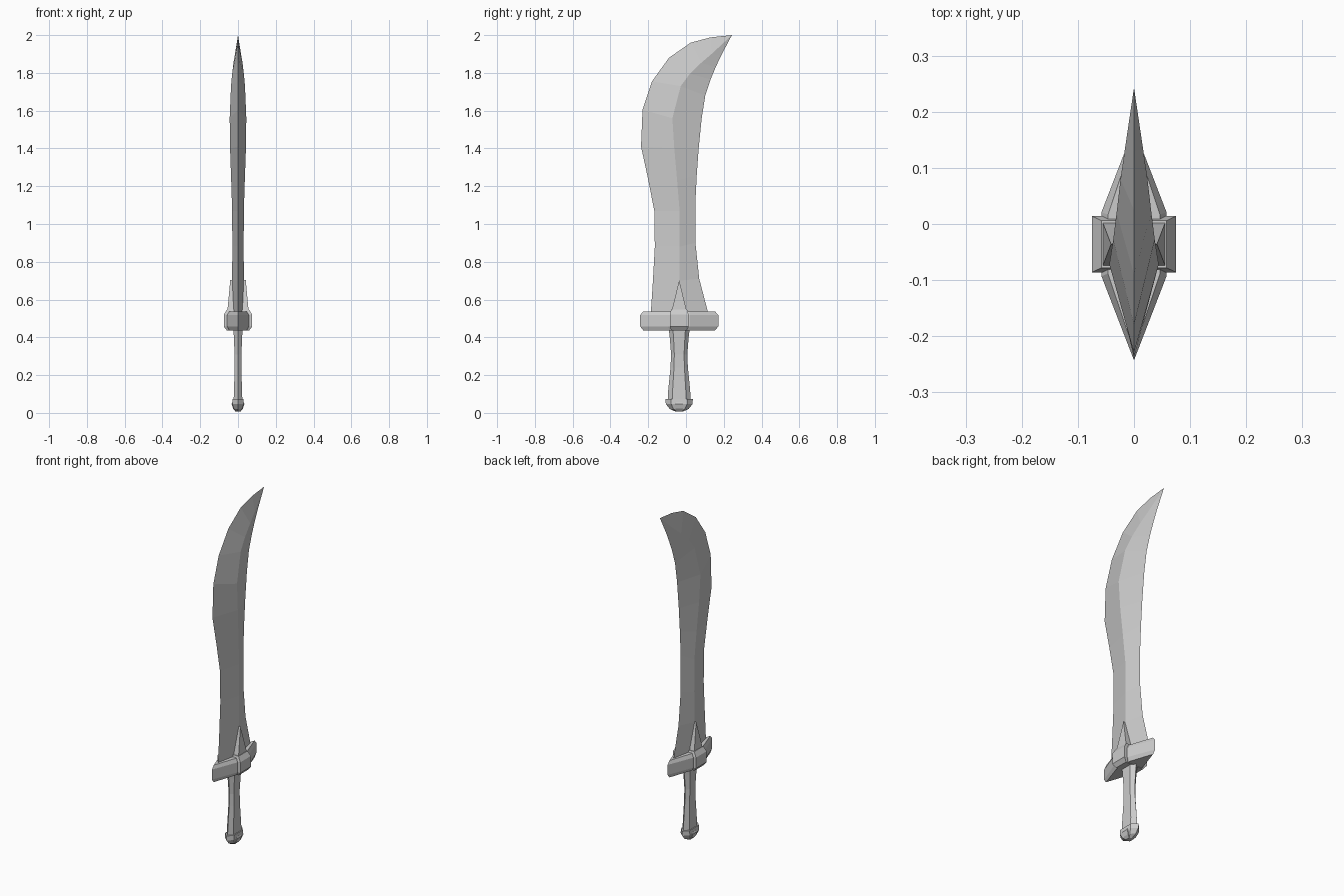
import bpy, bmesh

CY = -0.036  # hilt axis in y


def loft(name, rings):
    """Skin a stack of equal-length vertex rings and cap both ends."""
    bm = bmesh.new()
    rows = [[bm.verts.new(p) for p in ring] for ring in rings]
    n = len(rows[0])
    for a, b in zip(rows, rows[1:]):
        for i in range(n):
            j = (i + 1) % n
            bm.faces.new((a[i], a[j], b[j], b[i]))
    bm.faces.new(rows[0][::-1])
    bm.faces.new(rows[-1])
    bmesh.ops.remove_doubles(bm, verts=bm.verts, dist=1e-5)
    bmesh.ops.recalc_face_normals(bm, faces=bm.faces)
    mesh = bpy.data.meshes.new(name)
    bm.to_mesh(mesh)
    bm.free()
    obj = bpy.data.objects.new(name, mesh)
    bpy.context.collection.objects.link(obj)
    return obj


def hexagon(hx, hy, z, flat=0.6):
    pts = [(0, -hy), (hx, -hy * flat), (hx, hy * flat),
           (0, hy), (-hx, hy * flat), (-hx, -hy * flat)]
    return [(x, y + CY, z) for x, y in pts]


def rectangle(hx, hy, z):
    return [(x * hx, y * hy + CY, z) for x, y in ((-1, -1), (1, -1), (1, 1), (-1, 1))]


# Blade: cutting edge (y, z), ridge (y, z), spine (y, z), half thickness
stations = [
    ((-.188, .50), (-.035, .50), (.125, .50), .032),
    ((-.175, .70), (-.034, .70), (.07, .71), .031),
    ((-.165, .88), (-.034, .88), (.05, .90), .030),
    ((-.168, 1.07), (-.034, 1.07), (.05, 1.12), .031),
    ((-.200, 1.235), (-.047, 1.23), (.057, 1.26), .036),
    ((-.238, 1.41), (-.062, 1.40), (.067, 1.40), .042),
    ((-.230, 1.605), (-.072, 1.56), (.083, 1.56), .044),
    ((-.180, 1.755), (-.028, 1.73), (.102, 1.68), .037),
    ((-.090, 1.88), (.02, 1.795), (.13, 1.765), .031),
    ((.025, 1.96), (.08, 1.853), (.157, 1.83), .024),
    ((.130, 1.988), (.135, 1.90), (.185, 1.89), .016),
    ((.243, 2.0), (.243, 2.0), (.243, 2.0), 0),
]
loft("blade", [[(0, *e), (t, *r), (0, *s), (-t, *r)] for e, r, s, t in stations])

# Pointed guard with chamfered rims
plan = [(0, -.207), (.058, -.057), (.058, .057), (0, .207), (-.058, .057), (-.058, -.057)]
loft("guard", [[(x * sx, y * sy + CY, z) for x, y in plan]
               for sx, sy, z in ((.8, .92, .437), (1, 1, .458), (1, 1, .517), (.8, .92, .537))])

# Raised block in the middle of the guard
loft("guard_block", [rectangle(*r) for r in (
    (.058, .04, .435), (.075, .05, .457), (.075, .05, .52), (.058, .042, .548))])

# Tapering triangular spike over both sides of the blade
loft("guard_spike", [rectangle(.057, .042, .53), rectangle(.041, .0, .703)])

# Waisted six-sided grip
loft("grip", [hexagon(*r) for r in (
    (.024, .062, .05), (.021, .058, .12), (.018, .046, .24),
    (.018, .043, .31), (.022, .05, .40), (.024, .056, .45))])

# Rounded pommel, with a raised tongue on each flat
loft("pommel", [hexagon(*r) for r in (
    (.013, .022, .008), (.022, .05, .021), (.030, .071, .047), (.028, .072, .074))])
loft("pommel_tongue", [rectangle(*r) for r in (
    (.014, .012, .008), (.026, .02, .022), (.034, .022, .047), (.03, .016, .056))])
